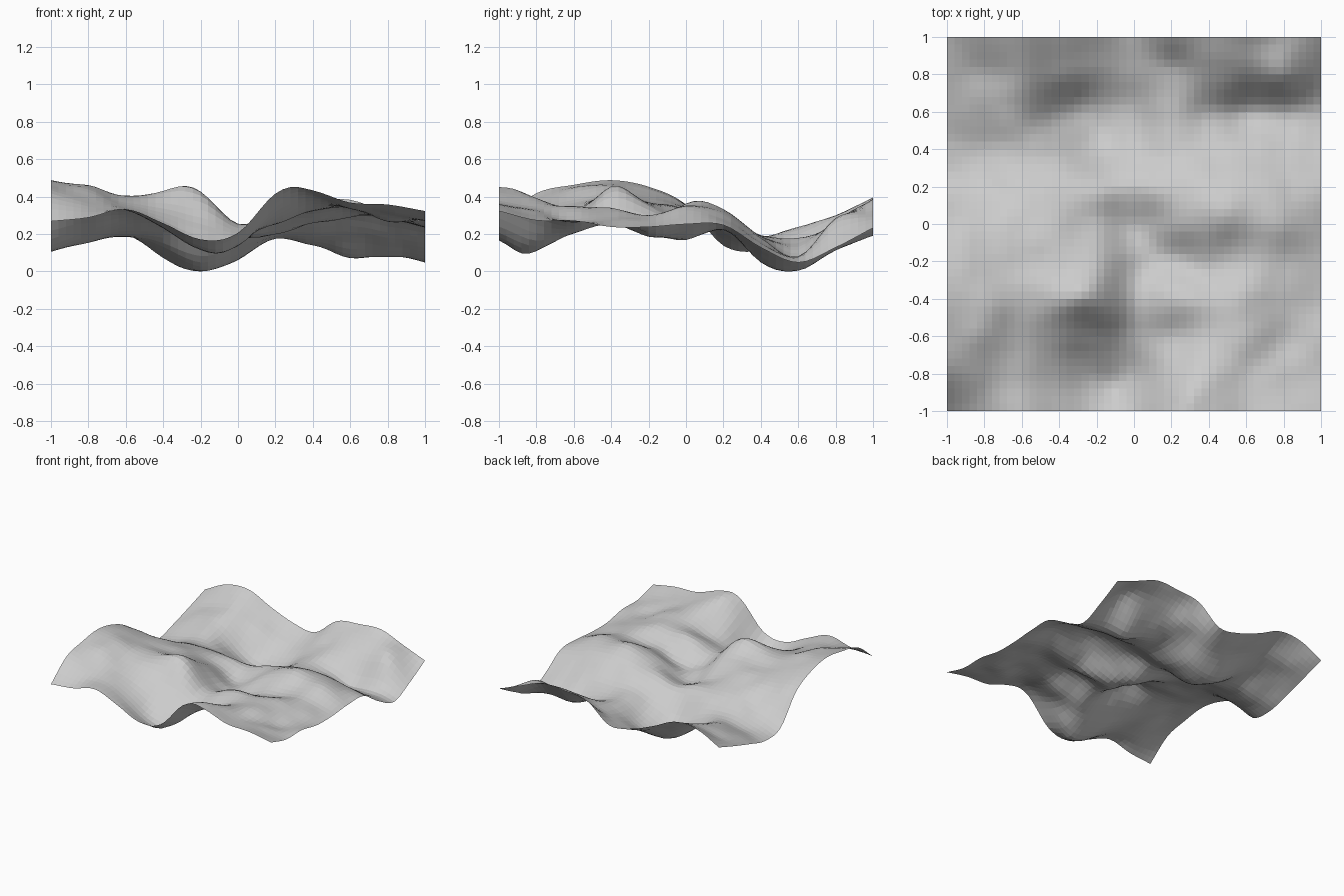
import bpy, bmesh
from math import exp
from mathutils import noise, Vector

# Height samples: rows run front (y=-1) to back (y=1), columns left to right
H = [
    [.28, .30, .345, .27, .185, .22, .42, .44, .38, .37, .335],
    [.43, .37, .34, .24, .135, .15, .33, .40, .35, .32, .285],
    [.475, .44, .37, .32, .27, .22, .27, .34, .35, .28, .285],
    [.50, .46, .41, .44, .43, .27, .33, .33, .345, .30, .25],
    [.465, .43, .39, .38, .36, .22, .21, .27, .30, .30, .25],
    [.37, .36, .35, .33, .26, .18, .28, .36, .36, .355, .265],
    [.15, .22, .26, .27, .26, .24, .29, .33, .34, .30, .26],
    [.12, .17, .20, .14, .06, .12, .20, .20, .19, .17, .14],
    [.17, .24, .23, .09, .01, .07, .19, .16, .09, .10, .06],
    [.23, .28, .31, .22, .13, .14, .23, .28, .28, .29, .14],
    [.295, .39, .40, .31, .235, .21, .36, .385, .395, .32, .245],
]
# Extra knolls and hollows: x, y, height, radius
BUMPS = [(.29, -.93, .03, .1), (-.1, -.88, -.03, .09), (.5, .09, .025, .12),
         (-.3, -.38, .02, .1), (-.75, -.42, .012, .1), (.22, .87, -.02, .1)]
N = len(H) - 1
CELLS = 50


def spline(values, t):
    """Catmull-Rom interpolation through evenly spaced values, t in 0..1."""
    i = min(int(t * N), N - 1)
    f = t * N - i
    b, c = values[i], values[i + 1]
    a = values[i - 1] if i > 0 else 2 * b - c
    d = values[i + 2] if i + 2 <= N else 2 * c - b
    return b + .5 * f * (c - a + f * (2 * a - 5 * b + 4 * c - d + f * (3 * (b - c) + d - a)))


def height(x, y):
    u, v = (min(max((k + 1) / 2, 0), 1) for k in (x, y))
    z = spline([spline(row, u) for row in H], v)
    z += sum(h * exp(-((x - bx) ** 2 + (y - by) ** 2) / r ** 2) for bx, by, h, r in BUMPS)
    # faint surface roughness, fading out toward the border
    fade = min(1, 6 * (1 - max(abs(x), abs(y))))
    return z + .014 * fade * noise.noise(Vector((x * 6, y * 6, 3.7)))


# Terrain sheet: an open, flat-shaded grid
bm = bmesh.new()
bmesh.ops.create_grid(bm, x_segments=CELLS, y_segments=CELLS, size=1)
for v in bm.verts:
    v.co.z = height(v.co.x, v.co.y)
low = min(v.co.z for v in bm.verts)
for v in bm.verts:
    v.co.z -= low
mesh = bpy.data.meshes.new("terrain")
bm.to_mesh(mesh)
bm.free()
bpy.context.collection.objects.link(bpy.data.objects.new("terrain", mesh))
